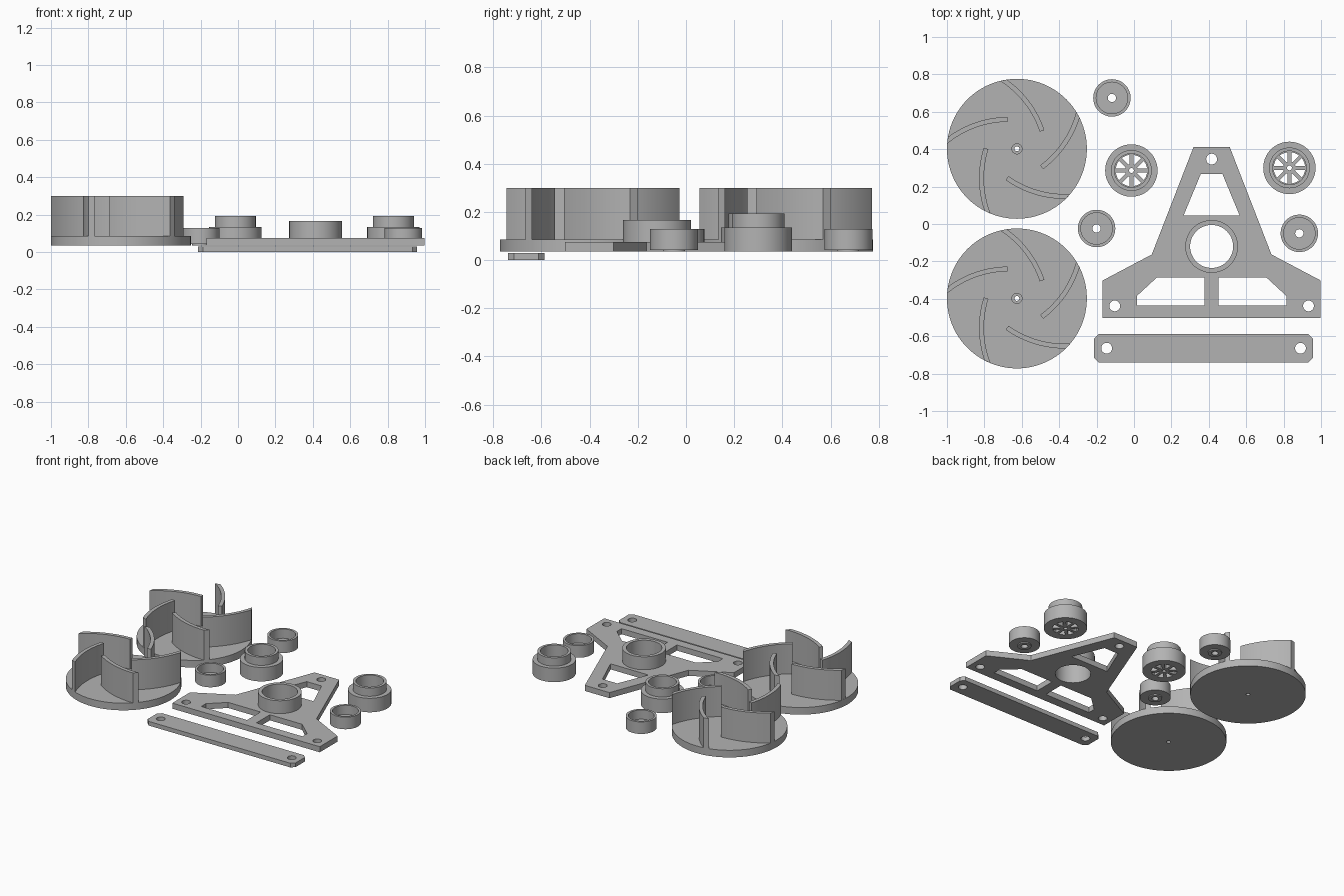
import bpy, bmesh
from math import sin, cos, pi, radians, acos, asin, atan2, hypot

cube = bpy.data.objects.get("Cube")
if cube:
    bpy.data.objects.remove(cube, do_unlink=True)

grey = bpy.data.materials.new("plain grey")
grey.use_nodes = True
grey.diffuse_color = (0.45, 0.45, 0.45, 1)
grey.node_tree.nodes["Principled BSDF"].inputs["Base Color"].default_value = (0.45, 0.45, 0.45, 1)


def finish(name, bm, location):
    """Clean up the mesh and place it as an object with smooth curved walls."""
    bmesh.ops.remove_doubles(bm, verts=bm.verts, dist=0.0001)
    bmesh.ops.recalc_face_normals(bm, faces=bm.faces)
    mesh = bpy.data.meshes.new(name)
    bm.to_mesh(mesh)
    bm.free()
    mesh.materials.clear()
    mesh.materials.append(grey)
    obj = bpy.data.objects.new(name, mesh)
    obj.location = location
    bpy.context.collection.objects.link(obj)
    bpy.ops.object.select_all(action='DESELECT')
    obj.select_set(True)
    bpy.context.view_layer.objects.active = obj
    bpy.ops.object.shade_smooth_by_angle(angle=radians(30))
    return obj


def plate(name, loops, z0, z1, x=0, y=0):
    """Extrude an outline; further loops inside it become holes."""
    curve = bpy.data.curves.new(name, 'CURVE')
    curve.dimensions = '2D'
    curve.fill_mode = 'BOTH'
    curve.extrude = (z1 - z0) / 2
    for loop in loops:
        spline = curve.splines.new('POLY')
        spline.points.add(len(loop) - 1)
        for point, (px, py) in zip(spline.points, loop):
            point.co = (px, py, 0, 1)
        spline.use_cyclic_u = True
    temp = bpy.data.objects.new(name + " outline", curve)
    bpy.context.collection.objects.link(temp)
    graph = bpy.context.evaluated_depsgraph_get()
    mesh = bpy.data.meshes.new_from_object(temp.evaluated_get(graph))
    bm = bmesh.new()
    bm.from_mesh(mesh)
    bpy.data.objects.remove(temp, do_unlink=True)
    bpy.data.curves.remove(curve)
    bpy.data.meshes.remove(mesh)
    return finish(name, bm, (x, y, (z0 + z1) / 2))


def lathe(name, profile, x, y, sides=64):
    """Revolve a closed (radius, height) profile about a vertical axis."""
    bm = bmesh.new()
    rings = [[bm.verts.new((r * cos(2 * pi * i / sides), r * sin(2 * pi * i / sides), z))
              for r, z in profile] for i in range(sides)]
    n = len(profile)
    for i in range(sides):
        a, b = rings[i], rings[(i + 1) % sides]
        for j in range(n):
            k = (j + 1) % n
            bm.faces.new((a[j], b[j], b[k], a[k]))
    return finish(name, bm, (x, y, 0))


def circle(r, x=0, y=0, sides=32):
    return [(x + r * cos(2 * pi * i / sides), y + r * sin(2 * pi * i / sides)) for i in range(sides)]


def mirrored(half):
    """Close a right-hand outline with its mirror image."""
    return half + [(-x, y) for x, y in reversed(half)]


BASE = 0.035

# Impellers: a disc with a stepped centre hole and five curved blades
RIM, INNER, THICK = 0.374, 0.165, 0.026
CX, CY, ARC = -0.368, -0.073, 0.53
DIST, TOWARD = hypot(CX, CY), atan2(-CY, -CX)


def arc_angle(radius, reach):
    """Angle about the arc centre at which an arc lies at a given reach from the axis."""
    return TOWARD + acos((DIST ** 2 + radius ** 2 - reach ** 2) / (2 * DIST * radius))


def blade_outline(turn, steps=16):
    start = arc_angle(ARC, INNER)
    points = []
    for radius, order in ((ARC - THICK / 2, 1), (ARC + THICK / 2, -1)):
        end = arc_angle(radius, RIM)
        edge = []
        for i in range(steps + 1):
            a = start + (end - start) * i / steps
            px, py = CX + radius * cos(a), CY + radius * sin(a)
            edge.append((px * cos(turn) - py * sin(turn), px * sin(turn) + py * cos(turn)))
        points += edge[::order]
    return points


for label, y in (("back", 0.402), ("front", -0.398)):
    lathe(f"{label}_impeller_disc",
          [(0.013, BASE), (RIM, BASE), (RIM, 0.086), (0.027, 0.086), (0.027, 0.065), (0.013, 0.065)],
          -0.626, y, 96)
    for i in range(5):
        plate(f"{label}_impeller_blade_{i + 1}", [blade_outline(2 * pi * i / 5)], 0.086, 0.30, -0.626, y)


# Stepped wheels with a spoked floor
def window(index, r0=0.034, r1=0.084, half=0.010):
    """Gap between two parallel-sided spokes."""
    loop = []
    for r, order in ((r0, 1), (r1, -1)):
        a0 = asin(half / r)
        a1 = pi / 4 - a0
        arc = [a0 + (a1 - a0) * i / 6 for i in range(7)]
        loop += [(r * cos(a + index * pi / 4), r * sin(a + index * pi / 4)) for a in arc[::order]]
    return loop


for label, x, y in (("left", 0.831, 0.30), ("middle", -0.014, 0.286)):
    lathe(f"{label}_wheel_rim",
          [(0.09, BASE), (0.14, BASE), (0.14, 0.135), (0.109, 0.135), (0.109, 0.194), (0.09, 0.194)], x, y)
    plate(f"{label}_wheel_spokes",
          [circle(0.09, sides=64)] + [window(i) for i in range(8)] + [circle(0.013)],
          BASE, 0.065, x, y)

# Small cups with a bored floor and a short collar underneath
for label, x, y in (("back", -0.118, 0.674), ("middle", -0.20, -0.024), ("left", 0.884, -0.05)):
    lathe(f"{label}_cup",
          [(0.022, BASE), (0.045, BASE), (0.045, 0.043), (0.10, 0.043), (0.10, 0.129),
           (0.084, 0.129), (0.084, 0.063), (0.022, 0.063)], x, y)

# Triangular bracket with windows, bolt holes and a raised ring
outline = mirrored([(0.583, -0.502), (0.583, -0.302), (0.32, -0.163), (0.097, 0.411)])
upper_window = mirrored([(0.15, 0.045), (0.058, 0.267)])
lower_window = [(0.037, -0.437), (0.40, -0.437), (0.40, -0.385), (0.293, -0.286), (0.037, -0.286)]
holes = [circle(0.029, x, y) for x, y in ((-0.518, -0.438), (0.518, -0.438), (0, 0.347))]
plate("bracket_plate",
      [outline, upper_window, lower_window, [(-x, y) for x, y in lower_window],
       circle(0.115, 0, -0.12, 64)] + holes, BASE, 0.075, 0.415)
lathe("bracket_ring", [(0.115, 0.075), (0.141, 0.075), (0.141, 0.167), (0.115, 0.167)], 0.415, -0.12)

# Flat bar with clipped corners and a hole at each end
bar = mirrored([(0.56, -0.076), (0.585, -0.051), (0.585, 0.051), (0.56, 0.076)])
plate("flat_bar", [bar, circle(0.029, -0.518), circle(0.029, 0.518)], 0, 0.03, 0.372, -0.664)
